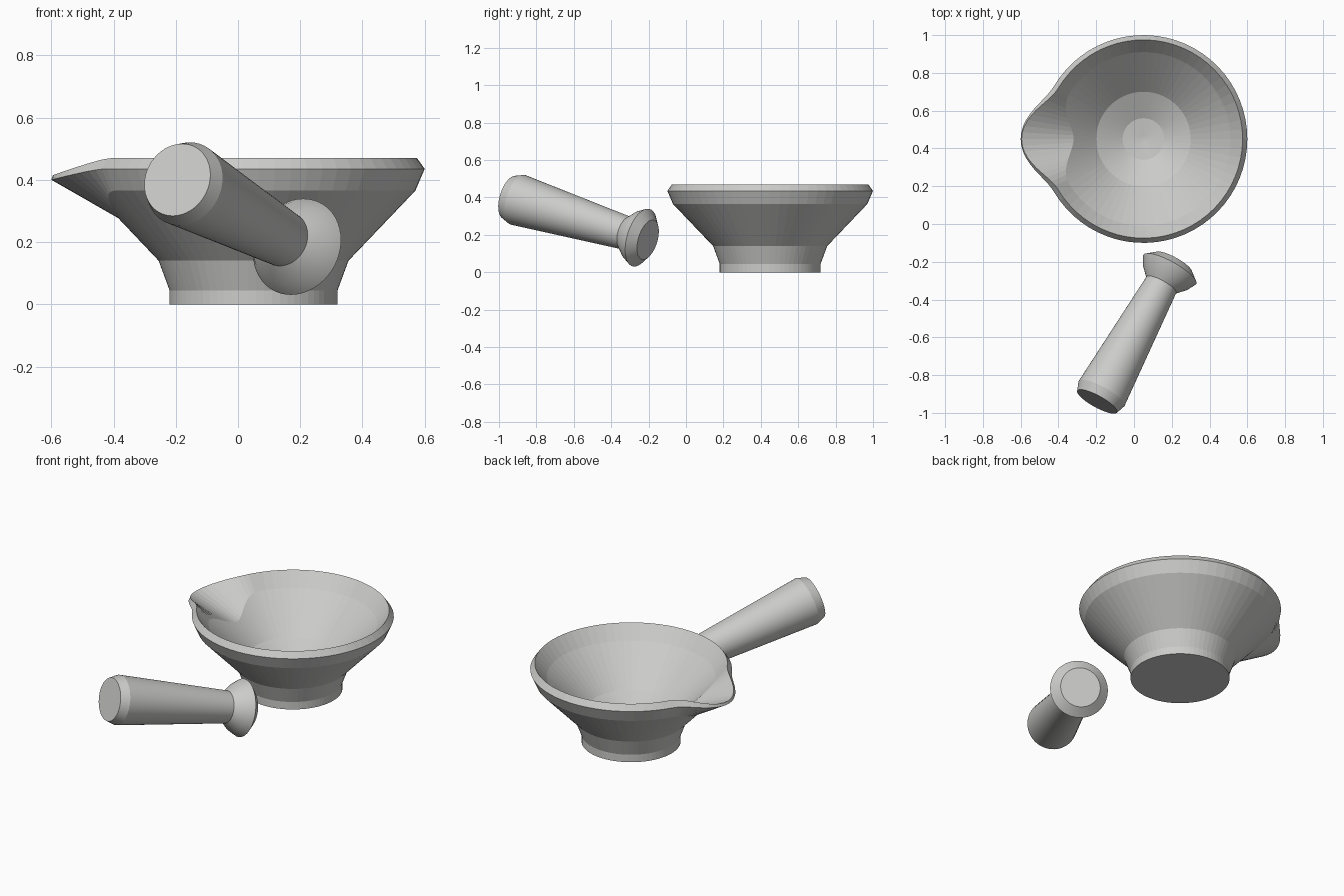
import bpy, bmesh, math
from mathutils import Vector

cube = bpy.data.objects.get("Cube")
if cube:
    bpy.data.objects.remove(cube, do_unlink=True)

stone = bpy.data.materials.new("pale grey stone")
stone.use_nodes = True
stone.diffuse_color = (0.6, 0.6, 0.59, 1)
stone.node_tree.nodes["Principled BSDF"].inputs["Base Color"].default_value = (0.6, 0.6, 0.59, 1)


def lathe(name, rings, angles):
    """Skin closed rings; rings is a list of functions angle -> (radius, height)."""
    bm = bmesh.new()
    loops = []
    for ring in rings:
        loop = []
        for a in angles:
            r, z = ring(a)
            loop.append(bm.verts.new((r * math.cos(a), r * math.sin(a), z)))
        loops.append(loop)
    n = len(angles)
    for low, high in zip(loops, loops[1:]):
        for i in range(n):
            j = (i + 1) % n
            bm.faces.new((low[i], low[j], high[j], high[i]))
    bm.faces.new(loops[0][::-1])
    bm.faces.new(loops[-1])
    bmesh.ops.recalc_face_normals(bm, faces=bm.faces)
    mesh = bpy.data.meshes.new(name)
    bm.to_mesh(mesh)
    bm.free()
    mesh.materials.append(stone)
    obj = bpy.data.objects.new(name, mesh)
    bpy.context.collection.objects.link(obj)
    return obj


def smooth(obj, degrees):
    bpy.ops.object.select_all(action="DESELECT")
    obj.select_set(True)
    bpy.context.view_layer.objects.active = obj
    bpy.ops.object.shade_smooth_by_angle(angle=math.radians(degrees))


# Mortar bowl: radius, height, then the shift of each at the pouring lip
SPOUT = math.radians(31)


def bowl_ring(r, z, dr=0, dz=0):
    def ring(a):
        off = abs(a - math.pi)
        w = 0.5 + 0.5 * math.cos(math.pi * off / SPOUT) if off < SPOUT else 0
        return r + dr * w, z + dz * w
    return ring


bowl_profile = [
    (0.27, 0), (0.27, 0.045), (0.305, 0.14),
    (0.52, 0.365, -0.085, -0.088),   # outer shoulder
    (0.55, 0.435, 0.10, -0.035),     # widest edge
    (0.525, 0.47, 0.12, -0.055),     # rim
    (0.46, 0.39, -0.09, -0.085),     # inner shoulder
    (0.25, 0.19), (0.11, 0.125), (0.01, 0.115),
]
# Facets are finer across the lip
side, lip = 54, 20
angles = [(math.pi + SPOUT + (math.tau - 2 * SPOUT) * i / side) % math.tau for i in range(side)]
angles += [math.pi - SPOUT + 2 * SPOUT * i / lip for i in range(lip)]
bowl = lathe("mortar_bowl", [bowl_ring(*p) for p in bowl_profile], angles)
bowl.location = (0.05, 0.45, 0)

# Pestle: handle end to grinding head, leaning down toward the bowl
pestle_profile = [(0.12, 0), (0.138, 0.05), (0.09, 0.73), (0.135, 0.78), (0.16, 0.827), (0.11, 0.87)]
pestle = lathe("pestle", [lambda a, p=p: p for p in pestle_profile],
               [math.tau * i / 48 for i in range(48)])
pestle.location = (-0.195, -0.94, 0.40)
pestle.rotation_euler = Vector((0.465, 0.846, -0.26)).to_track_quat("Z", "Y").to_euler()
smooth(pestle, 20)
